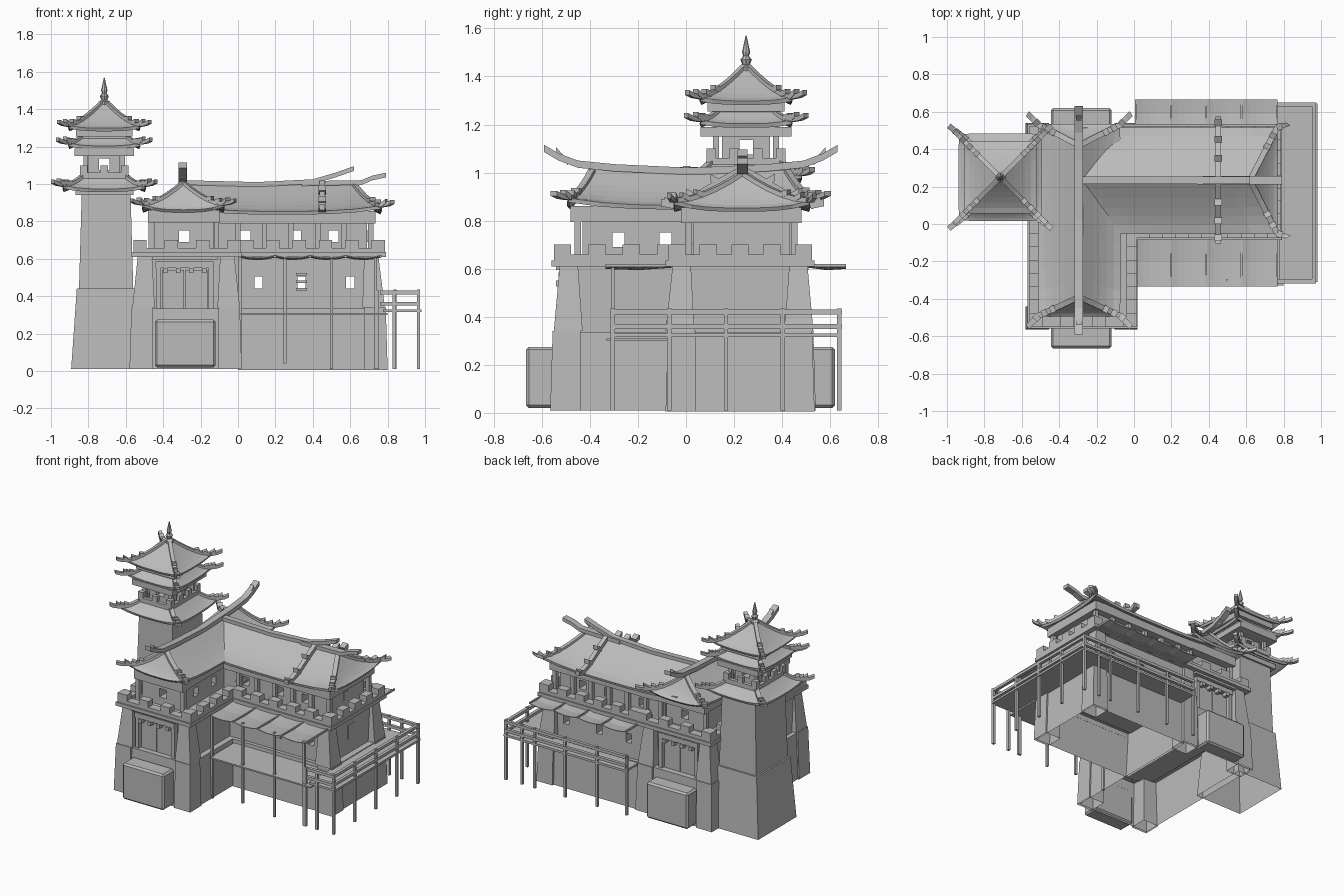
import bpy, bmesh
from mathutils import Vector

cube = bpy.data.objects.get("Cube")
if cube:
    bpy.data.objects.remove(cube, do_unlink=True)

GREY = (0.5, 0.5, 0.5, 1)
stone = bpy.data.materials.new("plain_grey")
stone.use_nodes = True
stone.diffuse_color = GREY
stone.node_tree.nodes["Principled BSDF"].inputs["Base Color"].default_value = GREY


def finish(name, bm, bevel=0):
    bmesh.ops.remove_doubles(bm, verts=bm.verts, dist=0.0005)
    bmesh.ops.recalc_face_normals(bm, faces=bm.faces)
    mesh = bpy.data.meshes.new(name)
    bm.to_mesh(mesh)
    bm.free()
    mesh.materials.append(stone)
    ob = bpy.data.objects.new(name, mesh)
    bpy.context.collection.objects.link(ob)
    if bevel:
        ob.modifiers.new("bevel", "BEVEL").width = bevel
    return ob


def corners(r):
    return [(r[0], r[2]), (r[1], r[2]), (r[1], r[3]), (r[0], r[3])]


def add_prism(bm, low, z0, top, z1, hollow=False):
    a = [bm.verts.new((x, y, z0)) for x, y in corners(low)]
    b = [bm.verts.new((x, y, z1)) for x, y in corners(top)]
    if not hollow:
        bm.faces.new(a[::-1])
    bm.faces.new(b)
    for i in range(4):
        j = (i + 1) % 4
        bm.faces.new((a[i], a[j], b[j], b[i]))


def prism(name, low, z0, z1, top=None, bevel=0, hollow=False):
    bm = bmesh.new()
    add_prism(bm, low, z0, top or low, z1, hollow)
    return finish(name, bm, bevel)


def around(x, y, hx, hy=None):
    hy = hy or hx
    return (x - hx, x + hx, y - hy, y + hy)


def cut(ob, rect, z0, z1):
    # window opening through the whole wall
    cutter = prism("window_cutter", rect, z0, z1)
    cutter.hide_render = True
    mod = ob.modifiers.new("window", "BOOLEAN")
    mod.object, mod.operation, mod.solver = cutter, "DIFFERENCE", "EXACT"
    bpy.context.view_layer.objects.active = ob
    bpy.ops.object.modifier_apply(modifier=mod.name)
    bpy.data.objects.remove(cutter, do_unlink=True)


def sweep(name, pts, w, h):
    # bar with a rectangular section along a path in a vertical plane
    pts = [Vector(p) for p in pts]
    d = pts[-1] - pts[0]
    side = Vector((-d.y, d.x, 0)).normalized() * w / 2
    up = Vector((0, 0, h))
    bm = bmesh.new()
    rings = [[bm.verts.new(v) for v in (p - side, p + side, p + side + up, p - side + up)] for p in pts]
    for r, s in zip(rings, rings[1:]):
        for i in range(4):
            j = (i + 1) % 4
            bm.faces.new((r[i], r[j], s[j], s[i]))
    bm.faces.new(rings[0][::-1])
    bm.faces.new(rings[-1])
    return finish(name, bm)


def roof(name, eave, crown, z0, z1, lift=0.03, tip=(0.06, 0.06), hips=(0, 1, 2, 3), w=0.03):
    # concave hipped roof with raised corners and ornamented hip ridges
    bm = bmesh.new()
    lo, hi = [[Vector(c) for c in corners(r)] for r in (eave, crown)]
    steps, segs = 6, 8
    rings = []
    for s in range(steps + 1):
        t = s / steps
        c = [a.lerp(b, t) for a, b in zip(lo, hi)]
        ring = []
        for k in range(4):
            for n in range(segs):
                u = n / segs
                p = c[k].lerp(c[(k + 1) % 4], u)
                z = z0 + (z1 - z0) * t ** 1.35 + lift * abs(2 * u - 1) ** 3 * (1 - t) ** 2
                ring.append(bm.verts.new((p.x, p.y, z)))
        rings.append(ring)
    for r, s in zip(rings, rings[1:]):
        for i in range(len(r)):
            j = (i + 1) % len(r)
            bm.faces.new((r[i], r[j], s[j], s[i]))
    solid = finish(name, bm).modifiers.new("thickness", "SOLIDIFY")
    solid.thickness, solid.offset = 0.018, 0
    for k in hips:
        path = []
        for t in (1, 0.8, 0.6, 0.4, 0.2, 0):
            p = lo[k].lerp(hi[k], t)
            path.append(Vector((p.x, p.y, z0 + (z1 - z0) * t ** 1.35 + lift * (1 - t) ** 2)))
        sx, sy = 1 if k in (1, 2) else -1, 1 if k in (2, 3) else -1
        out = Vector((tip[0] * sx, tip[1] * sy, 0.01))
        path += [path[-1] + out * 0.6, path[-1] + out + Vector((0, 0, 0.008))]
        sweep(name + "_hip_ridge", path, w, 0.02)
        for a in (3, 4, 5):   # stepped tile ornaments
            q = path[a]
            d = (path[a + 1] - q).normalized() * 0.03
            sweep(name + "_hip_ornament", [q, q + d + Vector((0, 0, 0.015))], w * 1.2, 0.024)


def spread(a, b, n):
    return [a + (b - a) * i / (n - 1) for i in range(n)]


def parapet(name, r, z, sides, high=0.075, m=0.036, gap=0.13, thick=0.055):
    # low wall with battlements on the chosen sides (0 front, 1 +x, 2 back, 3 -x)
    bm = bmesh.new()
    c = corners(r)
    for k in sides:
        p, q = Vector(c[k]), Vector(c[(k + 1) % 4])
        d = (q - p).normalized()
        inward = Vector((-d.y, d.x)) * thick
        length = (q - p).length

        def piece(a, b, za, zb):
            e = p + d * a
            f = p + d * b + inward
            rect = (min(e.x, f.x), max(e.x, f.x), min(e.y, f.y), max(e.y, f.y))
            add_prism(bm, rect, za, rect, zb)
        piece(0, length, z, z + high * 0.45)
        for s in spread(m, length - m, max(2, round(length / gap))):
            piece(s - m, s + m, z + high * 0.4, z + high)
    finish(name, bm)


def columns(name, r, z0, z1, nx, ny, h=0.014):
    for x in spread(r[0], r[1], nx):
        for y in spread(r[2], r[3], ny):
            if x in (r[0], r[1]) or y in (r[2], r[3]):
                prism(name, around(x, y, h), z0, z1)


def corner_piers(name, low, top, z0, z1, ks, wide=0.12, narrow=0.075, hollow=False):
    for k in ks:
        x, y = corners(low)[k]
        u, v = corners(top)[k]
        sx = 1 if k in (0, 3) else -1
        sy = 1 if k in (0, 1) else -1
        span = lambda a, s, n: sorted((a, a + s * n))
        prism(name, (*span(x, sx, wide), *span(y, sy, wide)), z0, z1,
              (*span(u, sx, narrow), *span(v, sy, narrow)), hollow=hollow)


# gate wing: open-bottomed plinth, tapered piers, battlements
prism("wing_plinth", (-0.57, 0.01, -0.55, 0.525), 0.01, 0.335, (-0.56, 0, -0.54, 0.515), hollow=True)
corner_piers("wing_plinth_pier", (-0.58, 0.02, -0.565, 0.54), (-0.57, 0.01, -0.555, 0.53),
             0.01, 0.34, range(4), 0.125, 0.115, True)
prism("wing_lower_wall", (-0.53, -0.04, -0.49, 0.46), 0.33, 0.62)
corner_piers("wing_pier", (-0.565, 0.01, -0.55, 0.525), (-0.535, -0.02, -0.525, 0.5), 0.34, 0.62, range(4))
prism("wing_walk", (-0.57, 0.02, -0.56, 0.535), 0.61, 0.635)
parapet("wing_battlement", (-0.56, 0.015, -0.55, 0.525), 0.625, range(4))
wing = prism("wing_upper_wall", (-0.45, -0.13, -0.43, 0.42), 0.62, 0.82)
cut(wing, (-0.315, -0.26, -1, 1), 0.69, 0.75)
for y in (-0.28, -0.085):
    cut(wing, (-1, 0.1, y - 0.025, y + 0.025), 0.69, 0.75)
columns("wing_column", (-0.465, -0.115, -0.45, 0.44), 0.63, 0.82, 2, 5)
prism("wing_fascia", (-0.48, -0.10, -0.48, 0.48), 0.795, 0.86)
roof("wing_roof", (-0.51, -0.075, -0.49, 0.53), (-0.293, -0.293, -0.39, 0.42), 0.855, 1.0)
ridge = [(-0.59, 1.085), (-0.53, 1.05), (-0.45, 1.02), (-0.3, 1.005), (0.02, 0.99)]
ridge += [(0.04 - y, z) for y, z in ridge[-2::-1]]
sweep("wing_main_ridge", [(-0.295, y, z) for y, z in ridge], 0.045, 0.03)
for y, s in ((-0.49, -1), (0.53, 1)):
    sweep("wing_ridge_ornament", [(-0.295, y, 1.03), (-0.295, y + s * 0.05, 1.085)], 0.03, 0.02)

# gates and bevelled entry blocks, front and back
for y, s in ((-0.49, -1), (0.46, 1)):
    def slab(name, x0, x1, z0, z1, d):
        prism(name, (x0, x1, min(y, y + s * d), max(y, y + s * d)), z0, z1)
    slab("gate_lintel", -0.44, -0.13, 0.55, 0.585, 0.04)
    slab("gate_beam", -0.46, -0.11, 0.595, 0.615, 0.05)
    for sx in (-1, 1):
        slab("gate_post", -0.285 + sx * 0.14 - 0.013, -0.285 + sx * 0.14 + 0.013, 0.33, 0.56, 0.035)
        slab("gate_leaf", -0.285 + sx * 0.0625 - 0.06, -0.285 + sx * 0.0625 + 0.06, 0.33, 0.54, 0.012)
    for x in spread(-0.39, -0.18, 4):
        slab("gate_peg", x - 0.012, x + 0.012, 0.525, 0.55, 0.05)
prism("front_entry_block", (-0.445, -0.12, -0.665, -0.54), 0.02, 0.275, bevel=0.012)
prism("back_entry_block", (-0.445, -0.12, 0.5, 0.62), 0.02, 0.275, bevel=0.012)

# long hall
prism("hall_plinth", (0, 0.79, -0.07, 0.52), 0.005, 0.335, (0, 0.78, -0.06, 0.51), hollow=True)
corner_piers("hall_plinth_pier", (0, 0.8, -0.085, 0.535), (0, 0.79, -0.075, 0.525),
             0.005, 0.34, (1, 2), 0.125, 0.115, True)
hall_low = prism("hall_lower_wall", (-0.05, 0.735, -0.035, 0.485), 0.33, 0.62)
for x in (0.11, 0.34, 0.6):
    cut(hall_low, (x - 0.022, x + 0.022, -1, 1), 0.44, 0.505)
for z in (0.43, 0.47, 0.51):
    prism("window_slat", (0.31, 0.37, -0.05, -0.03), z, z + 0.015)
prism("side_window_plate", (0.73, 0.74, 0.18, 0.25), 0.44, 0.535)
corner_piers("hall_pier", (0, 0.785, -0.085, 0.53), (0, 0.75, -0.055, 0.505), 0.34, 0.62, (1, 2))
prism("hall_walk", (0, 0.79, -0.085, 0.535), 0.61, 0.635)
parapet("hall_battlement", (0.01, 0.785, -0.075, 0.525), 0.625, (0, 1, 2))
hall = prism("hall_upper_wall", (-0.14, 0.69, 0.03, 0.43), 0.62, 0.82)
for x in (0.04, 0.31, 0.51):
    cut(hall, (x - 0.027, x + 0.027, -1, 1), 0.69, 0.75)
prism("side_upper_window_plate", (0.685, 0.695, 0.195, 0.25), 0.69, 0.75)
columns("hall_column", (0, 0.71, 0.01, 0.45), 0.63, 0.82, 6, 2)
prism("hall_fascia", (-0.1, 0.735, -0.02, 0.48), 0.79, 0.855)
roof("hall_roof", (-0.29, 0.765, -0.05, 0.515), (-0.29, 0.62, 0.235, 0.235), 0.845, 0.99, 0.03, (0.06, 0.02), (1, 2))
sweep("hall_main_ridge", [(-0.29, 0.235, 0.995), (0.1, 0.235, 0.985), (0.4, 0.235, 1.0),
                          (0.52, 0.235, 1.035), (0.62, 0.235, 1.07)], 0.04, 0.025)
sweep("hall_end_ridge", [(0.34, 0.235, 0.99), (0.66, 0.235, 0.995), (0.72, 0.235, 1.02), (0.79, 0.235, 1.035)], 0.045, 0.025)
for s in (-1, 1):
    down = [(0, 1.0), (0.1, 0.945), (0.2, 0.885), (0.29, 0.85), (0.34, 0.86)]
    sweep("hall_descending_ridge", [(0.45, 0.235 + s * a, z) for a, z in down], 0.03, 0.03)
    for a, z in down[1:4]:
        sweep("descending_ornament", [(0.45, 0.235 + s * a, z), (0.45, 0.235 + s * (a + 0.035), z + 0.02)], 0.04, 0.03)

# watchtower
TX, TY = -0.715, 0.25
prism("tower_plinth", around(TX + 0.01, TY, 0.187, 0.215), 0.01, 0.44, around(TX + 0.01, TY, 0.157, 0.19), hollow=True)
prism("tower_shaft", around(TX + 0.01, TY, 0.145, 0.178), 0.44, 0.97, around(TX + 0.01, TY, 0.13, 0.165), hollow=True)
prism("tower_cornice", around(TX, TY, 0.155, 0.18), 0.94, 0.975)
roof("tower_low_roof", around(TX, TY, 0.22, 0.23), around(TX, TY, 0.12, 0.15), 0.965, 1.03, 0.02, (0.055, 0.045))
prism("tower_floor", around(TX, TY, 0.125, 0.15), 1.0, 1.035)
parapet("tower_battlement", around(TX, TY, 0.13, 0.165), 1.03, range(4), 0.07, 0.02, 0.075, 0.025)
room = prism("tower_room", around(TX, TY, 0.085, 0.1), 1.03, 1.17)
cut(room, around(TX, TY, 0.028, 0.5), 1.075, 1.135)
cut(room, around(TX, TY, 0.5, 0.028), 1.075, 1.135)
columns("tower_column", around(TX, TY, 0.1, 0.125), 1.03, 1.17, 2, 2, 0.012)
prism("tower_beam", around(TX, TY, 0.16, 0.19), 1.15, 1.19)
roof("tower_mid_roof", around(TX, TY, 0.19), around(TX, TY, 0.12), 1.195, 1.245, 0.015, (0.06, 0.06), w=0.025)
prism("tower_attic", around(TX, TY, 0.125, 0.135), 1.19, 1.29)
prism("tower_top_beam", around(TX, TY, 0.15, 0.16), 1.255, 1.295)
roof("tower_top_roof", around(TX, TY, 0.19), around(TX, TY, 0.01), 1.29, 1.43, 0.015, (0.055, 0.055), w=0.025)
profile = [(0.03, 1.42), (0.03, 1.44), (0.016, 1.45), (0.024, 1.47), (0.012, 1.485), (0.017, 1.5), (0.002, 1.57)]
bm = bmesh.new()
for (r0, z0), (r1, z1) in zip(profile, profile[1:]):
    made = bmesh.ops.create_cone(bm, segments=8, radius1=r0, radius2=r1, depth=z1 - z0)
    bmesh.ops.translate(bm, verts=made["verts"], vec=(TX, TY, (z0 + z1) / 2))
finish("tower_spire", bm)

# timber walkways on posts
prism("front_deck", (0.01, 0.8, -0.33, -0.06), 0.3, 0.31)
prism("side_deck", (0.775, 0.98, -0.31, 0.645), 0.315, 0.33)
prism("back_deck", (0.02, 0.8, 0.51, 0.645), 0.315, 0.33)
for z in (0.35, 0.41):
    prism("side_rail", (0.952, 0.974, -0.31, 0.65), z, z + 0.02)
    prism("back_rail", (0.02, 0.974, 0.628, 0.65), z, z + 0.02)
    prism("front_short_rail", (0.76, 0.974, -0.317, -0.295), z, z + 0.02)
for y in spread(-0.305, 0.638, 5):
    prism("side_post", around(0.965, y, 0.009), 0.01, 0.435)
for x in (0.02, 0.25, 0.5, 0.74, 0.84):
    prism("back_post", around(x, 0.638, 0.008), 0.01, 0.435)
for x in (0.745, 0.835):
    prism("short_rail_post", around(x, -0.305, 0.009), 0.01, 0.43)

# cloth awnings on poles
for name, ya, yb in (("front", -0.06, -0.335), ("back", 0.51, 0.665)):
    for x in spread(0.01, 0.577, 4):
        bm = bmesh.new()
        rows = []
        for u in spread(0, 1, 6):
            sag = 0.05 * u * (1 - u)
            rows.append([bm.verts.new((x + 0.186 * u, y, z - sag)) for y, z in
                         ((ya, 0.62), ((ya + yb) / 2, 0.61), (yb, 0.615))])
        for r, s in zip(rows, rows[1:]):
            for i in (0, 1):
                bm.faces.new((r[i], s[i], s[i + 1], r[i + 1]))
        finish(name + "_awning_cloth", bm).modifiers.new("thickness", "SOLIDIFY").thickness = 0.004
    for x in spread(0.01, 0.763, 5):
        sweep(name + "_awning_arm", [(x, ya, 0.608), (x, yb, 0.608)], 0.01, 0.012)
for x in (0.01, 0.25, 0.5, 0.735):
    prism("awning_pole", around(x, -0.305, 0.008), 0.04 if x == 0.25 else 0.01, 0.61)
